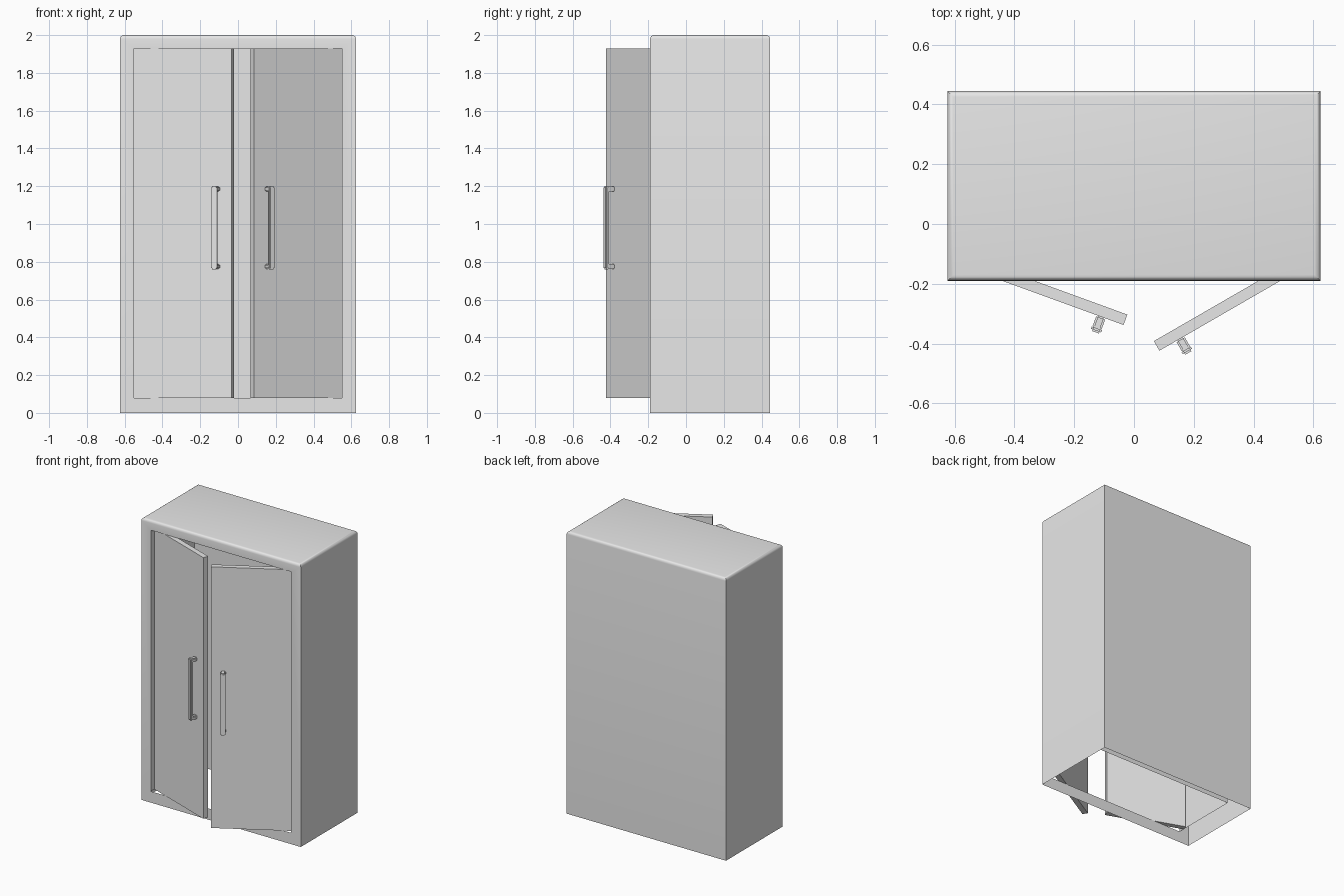
import bpy, bmesh
from math import radians
from mathutils import Matrix, Vector

cube = bpy.data.objects.get("Cube")
if cube:
    bpy.data.objects.remove(cube, do_unlink=True)

GREY = (0.8, 0.8, 0.8, 1)
mat = bpy.data.materials.new("plain_grey")
mat.use_nodes = True
mat.diffuse_color = GREY
mat.node_tree.nodes["Principled BSDF"].inputs["Base Color"].default_value = GREY


def add_box(bm, lo, hi):
    """Add an axis-aligned box and return its vertices."""
    lo, hi = Vector(lo), Vector(hi)
    place = Matrix.Translation((lo + hi) / 2) @ Matrix.Diagonal((*(hi - lo), 1))
    return bmesh.ops.create_cube(bm, size=1, matrix=place)["verts"]


def finish(bm, name, smooth=False):
    mesh = bpy.data.meshes.new(name)
    bm.to_mesh(mesh)
    bm.free()
    mesh.materials.append(mat)
    obj = bpy.data.objects.new(name, mesh)
    bpy.context.collection.objects.link(obj)
    if smooth:
        bpy.ops.object.select_all(action="DESELECT")
        obj.select_set(True)
        bpy.context.view_layer.objects.active = obj
        bpy.ops.object.shade_smooth_by_angle(angle=radians(35))
    return obj


def face_towards(bm, direction):
    d = Vector(direction)
    return max(bm.faces, key=lambda f: (f.normal.dot(d) > 0.99) * f.calc_area())


# Cabinet: thin shell with rounded top edges, open underneath
FRONT, BACK, CAVITY_BACK = -0.19, 0.445, 0.30
BOTTOM, TOP = 0.08, 1.93
bm = bmesh.new()
add_box(bm, (-0.625, FRONT, 0), (0.625, BACK, 2))
top_edges = [e for e in bm.edges if all(v.co.z > 1.9 for v in e.verts)]
bmesh.ops.bevel(bm, geom=top_edges, offset=0.02, segments=4, profile=0.5, affect="EDGES")
bm.normal_update()
bmesh.ops.delete(bm, geom=[face_towards(bm, (0, 0, -1))], context="FACES")

# Front frame and the cavity behind it
opening = face_towards(bm, (0, -1, 0))
bmesh.ops.inset_individual(bm, faces=[opening], thickness=0.05)
for v in opening.verts:
    v.co.x = 0.55 if v.co.x > 0 else -0.55
    v.co.z = TOP if v.co.z > 1 else BOTTOM
pushed = bmesh.ops.extrude_discrete_faces(bm, faces=[opening])["faces"][0]
rim = [v for v in bm.verts if abs(v.co.y - FRONT) < 1e-4 and abs(abs(v.co.x) - 0.55) < 1e-4
       and v not in pushed.verts]
for v in pushed.verts:
    v.co.y = CAVITY_BACK
floor = [f for f in bm.faces if all(abs(v.co.z - BOTTOM) < 1e-4 for v in f.verts)]
bmesh.ops.delete(bm, geom=floor, context="FACES")
finish(bm, "cabinet_body", smooth=True)

# Doors: built from the free edge towards the hinge, front face on local y = 0
WIDTH, THICK = 0.55, 0.037


def add_door(side, name, corner, degrees):
    place = Matrix.Translation((*corner, 0)) @ Matrix.Rotation(radians(degrees), 4, "Z")

    bm = bmesh.new()
    add_box(bm, (0, 0, BOTTOM), (side * WIDTH, THICK, TOP))
    bmesh.ops.recalc_face_normals(bm, faces=bm.faces)
    finish(bm, name + "_door").matrix_world = place

    # Handle: upright bar on two short posts
    bm = bmesh.new()
    x = side * 0.08
    add_box(bm, (x - 0.018, -0.055, 0.76), (x + 0.018, -0.035, 1.2))
    for z in (0.775, 1.185):
        add_box(bm, (x - 0.016, -0.045, z - 0.013), (x + 0.016, 0.002, z + 0.013))
    bmesh.ops.bevel(bm, geom=bm.edges[:], offset=0.006, segments=2, affect="EDGES")
    finish(bm, name + "_handle", smooth=True).matrix_world = place


add_door(-1, "right", (-0.035, -0.338), -20)
add_door(1, "left", (0.085, -0.424), 30)
